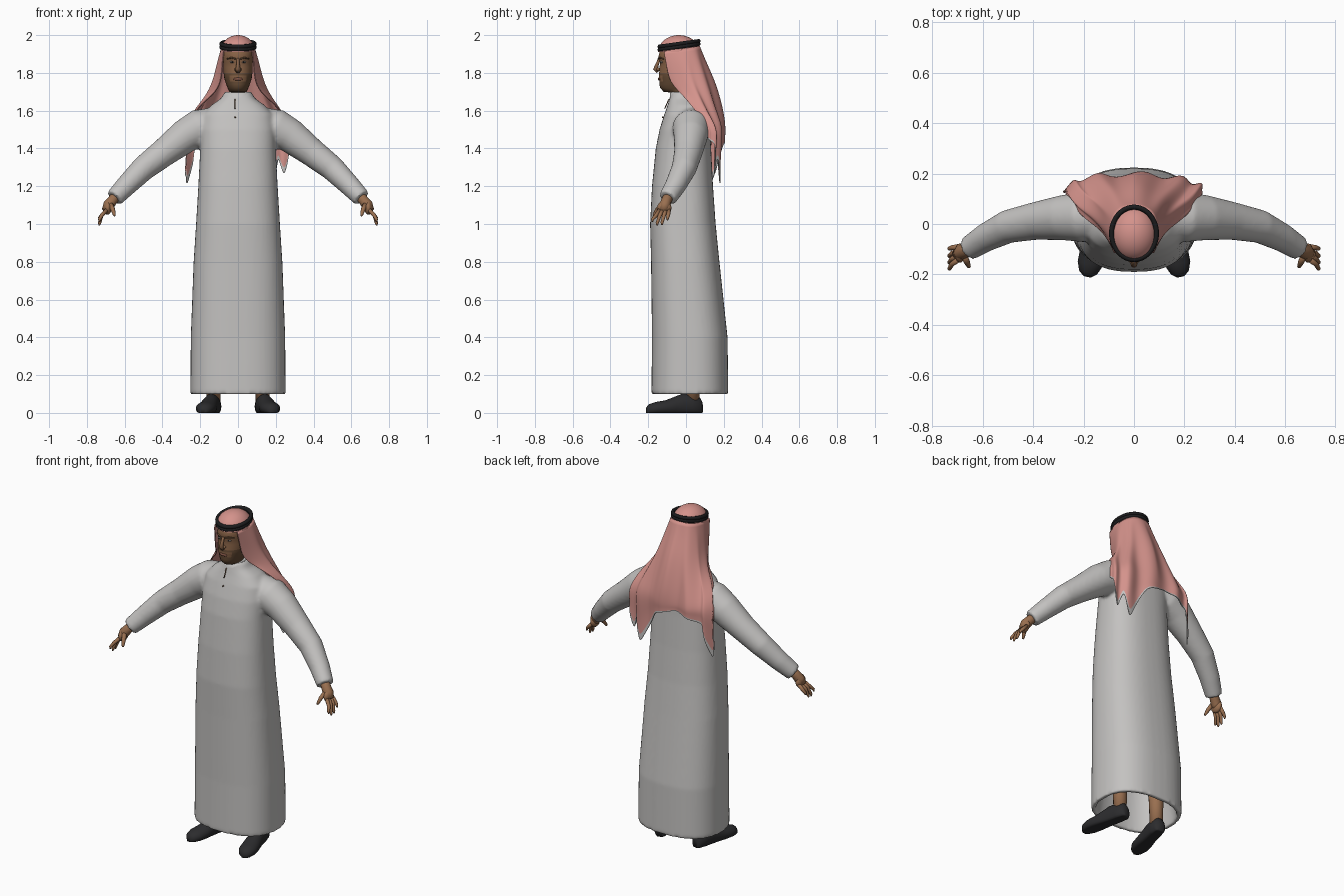
import bpy, bmesh, math
from mathutils import Vector, Matrix

cube = bpy.data.objects.get("Cube")
if cube:
    bpy.data.objects.remove(cube)


def material(name, r, g, b):
    m = bpy.data.materials.new(name)
    m.use_nodes = True
    m.diffuse_color = (r, g, b, 1)
    m.node_tree.nodes["Principled BSDF"].inputs["Base Color"].default_value = (r, g, b, 1)
    return m


GOWN = material("gown_grey_white", 0.55, 0.54, 0.53)
PINK = material("scarf_pink", 0.66, 0.29, 0.26)
SKIN = material("skin_brown", 0.32, 0.16, 0.08)
FACE = material("face_brown", 0.24, 0.12, 0.06)
BEARD = material("beard_brown", 0.13, 0.07, 0.035)
BLACK = material("cord_black", 0.012, 0.012, 0.013)
SHOE = material("shoe_charcoal", 0.025, 0.025, 0.027)
LIPS = material("lip_brown", 0.22, 0.09, 0.06)
EYE = material("eye_grey", 0.35, 0.3, 0.26)


def loft(bm, rings, cap=True):
    rows = [[bm.verts.new(p) for p in ring] for ring in rings]
    n = len(rows[0])
    for a, b in zip(rows, rows[1:]):
        for i in range(n):
            bm.faces.new((a[i], a[(i + 1) % n], b[(i + 1) % n], b[i]))
    if cap:
        bm.faces.new(rows[0])
        bm.faces.new(rows[-1])


def oval(z, hw, front, back, n=48, power=2.3):
    # Rounded horizontal section between front and back
    pts = []
    for i in range(n):
        a = 2 * math.pi * i / n
        c, s = math.cos(a), math.sin(a)
        x = hw * math.copysign(abs(c) ** (2 / power), c)
        y = (front + back) / 2 + (back - front) / 2 * math.copysign(abs(s) ** (2 / power), s)
        pts.append((x, y, z))
    return pts


def tube(bm, path, n=16):
    # Round tube along (x, y, z, radius) stations
    pts = [Vector(p[:3]) for p in path]
    rings = []
    for i, p in enumerate(pts):
        d = (pts[min(i + 1, len(pts) - 1)] - pts[max(i - 1, 0)]).normalized()
        u = d.cross(Vector((0, 1, 0.01))).normalized()
        v = d.cross(u)
        angles = [2 * math.pi * k / n for k in range(n)]
        rings.append([p + path[i][3] * (u * math.cos(a) + v * math.sin(a)) for a in angles])
    loft(bm, rings)


def ball(bm, centre, scale):
    m = Matrix.Translation(centre) @ Matrix.Diagonal((*scale, 1))
    return bmesh.ops.create_uvsphere(bm, u_segments=32, v_segments=20, radius=1, matrix=m)["verts"]


def finish(name, bm, mats, mirror=False):
    bmesh.ops.recalc_face_normals(bm, faces=bm.faces)
    me = bpy.data.meshes.new(name)
    bm.to_mesh(me)
    bm.free()
    for m in mats:
        me.materials.append(m)
    me.shade_smooth()
    ob = bpy.data.objects.new(name, me)
    bpy.context.scene.collection.objects.link(ob)
    if mirror:
        ob.modifiers.new("mirror", "MIRROR").use_mirror_merge = False
    return ob


# Gown: hollow skirt, torso and sleeves fused into one cloth surface
bm = bmesh.new()
profile = [(.5, .19, -.13, .14), (.1, .228, -.158, .198), (.1, .252, -.183, .224),
           (.4, .25, -.18, .22), (.8, .235, -.185, .177), (1.0, .222, -.19, .157),
           (1.2, .21, -.18, .143), (1.4, .2, -.16, .133), (1.5, .2, -.14, .13),
           (1.58, .187, -.115, .12), (1.63, .14, -.097, .1), (1.665, .09, -.087, .06),
           (1.7, .07, -.077, .04)]
loft(bm, [oval(*row, power=2.5) for row in profile])
sleeve = [(.12, .03, 1.54, .08), (.2, .028, 1.51, .1), (.28, .025, 1.465, .09), (.39, .012, 1.38, .075),
          (.5, -.01, 1.295, .066), (.59, -.055, 1.205, .056), (.655, -.097, 1.137, .048)]
for side in (1, -1):
    tube(bm, [(side * x, y, z, r) for x, y, z, r in sleeve], 32)
gown = finish("gown", bm, [GOWN])
remesh = gown.modifiers.new("fuse", "REMESH")
remesh.mode = "VOXEL"
remesh.voxel_size = 0.01
remesh.use_smooth_shade = True
soften = gown.modifiers.new("soften", "SMOOTH")
soften.iterations = 5

# Standing collar, button slit and button
bm = bmesh.new()
loft(bm, [oval(1.655, .078, -.088, .05), oval(1.7, .068, -.082, .045),
          oval(1.7, .06, -.074, .037), oval(1.66, .06, -.074, .037)], False)
finish("collar", bm, [GOWN])
bm = bmesh.new()
tube(bm, [(-.015, -.09, 1.662, .003), (-.015, -.113, 1.61, .003)], 6)
ball(bm, (-.015, -.122, 1.565), (.004, .006, .004))
finish("button_slit", bm, [BEARD])

# Head and neck, beard on the jaw
bm = bmesh.new()
rows = [(1.62, .05, -.065, .03), (1.695, .05, -.075, .03), (1.7, .045, -.118, .03),
        (1.72, .055, -.137, .04), (1.74, .063, -.141, .045), (1.755, .068, -.14, .05),
        (1.775, .073, -.144, .05), (1.785, .074, -.144, .05), (1.798, .076, -.142, .055),
        (1.83, .078, -.14, .06), (1.855, .078, -.137, .06), (1.88, .08, -.147, .06),
        (1.91, .08, -.14, .055), (1.95, .06, -.11, .03)]
loft(bm, [oval(*r, power=2.1) for r in rows])
for f in bm.faces:
    c = f.calc_center_median()
    jaw = 1.697 < c.z < 1.8 and c.y < 0 and (c.z < 1.75 or abs(c.x) > .042)
    moustache = 1.78 < c.z < 1.8 and c.y < -.1
    f.material_index = int(jaw or moustache)
finish("head", bm, [FACE, BEARD])

bm = bmesh.new()
tube(bm, [(0, -.139, 1.878, .007), (0, -.153, 1.845, .009),
          (0, -.161, 1.822, .013), (0, -.146, 1.808, .013)])
ball(bm, (0, -.147, 1.818), (.02, .012, .01))
finish("nose", bm, [FACE])

bm = bmesh.new()
tube(bm, [(.012, -.147, 1.874, .004), (.035, -.139, 1.88, .005), (.058, -.118, 1.874, .003)], 8)
finish("eyebrow", bm, [BEARD], True)
bm = bmesh.new()
ball(bm, (.031, -.128, 1.857), (.012, .01, .006))
finish("eye", bm, [EYE], True)
bm = bmesh.new()
ball(bm, (.031, -.134, 1.857), (.005, .005, .005))
finish("pupil", bm, [BLACK], True)
bm = bmesh.new()
ball(bm, (0, -.141, 1.767), (.026, .008, .008))
finish("lips", bm, [LIPS])

# Scarf crown
bm = bmesh.new()
verts = ball(bm, (0, -.038, 1.91), (.094, .11, .09))
bmesh.ops.delete(bm, geom=[v for v in verts if v.co.z < 1.905], context="VERTS")
finish("scarf_crown", bm, [PINK])

# Scarf drape: each row runs from the centre back, round a corner, to the front edge
drape = [((0, .072, 1.945), (.125, .075, 1.94), (.077, -.12, 1.915)),
         ((0, .105, 1.86), (.165, .085, 1.86), (.085, -.105, 1.85)),
         ((0, .15, 1.76), (.21, .11, 1.76), (.09, -.09, 1.75)),
         ((0, .18, 1.66), (.26, .13, 1.66), (.13, -.02, 1.685)),
         ((0, .198, 1.56), (.3, .17, 1.56), (.215, .03, 1.625)),
         ((0, .2, 1.49), (.31, .2, 1.5), (.27, .12, 1.51))]
tails = [(-1, 1.46), (-.75, 1.2), (-.5, 1.41), (-.1, 1.46), (.12, 1.42), (.36, 1.2),
         (.48, 1.36), (.6, 1.26), (.78, 1.43), (1, 1.45)]


def hem_height(u):
    for (a, za), (b, zb) in zip(tails, tails[1:]):
        if u <= b:
            return za + (zb - za) * (u - a) / (b - a)


bm = bmesh.new()
grid = []
columns = [i / 30 - 1 for i in range(61)]
for k in range(len(drape) + 3):
    row = []
    back, corner, edge = (Vector(p) for p in drape[min(k, len(drape) - 1)])
    for u in columns:
        t = abs(u)
        p = back * (1 - t) ** 2 + corner * 2 * t * (1 - t) + edge * t * t
        if k >= len(drape):
            # Hanging tails, then a narrow border
            low = hem_height(u)
            p.y -= (p.z - low) * .06
            p.z += (low - p.z) * (.5, .92, 1)[k - len(drape)]
        fold = .011 * min(k / 4, 1) * math.sin(u * 19 + .6) * (1 - t ** 4)
        p.y += fold
        p.x += fold * u
        row.append(bm.verts.new((math.copysign(p.x, u), p.y, p.z)))
    grid.append(row)
for k, (a, b) in enumerate(zip(grid, grid[1:])):
    for i in range(len(columns) - 1):
        f = bm.faces.new((a[i], a[i + 1], b[i + 1], b[i]))
        f.material_index = int(k == len(grid) - 2)
scarf = finish("scarf_drape", bm, [PINK, GOWN])
scarf.modifiers.new("rounding", "SUBSURF").levels = 2
scarf.modifiers["rounding"].render_levels = 2
scarf.modifiers.new("cloth", "SOLIDIFY").thickness = .005

# Head cord of two stacked coils, tilted forward
bm = bmesh.new()
for lift in (0, .016):
    rings = []
    for i in range(48):
        a = 2 * math.pi * i / 48
        ring = []
        for j in range(10):
            b = 2 * math.pi * j / 10
            r = .01 * math.cos(b)
            y = math.sin(a) * (.104 + r)
            ring.append((math.cos(a) * (.089 + r), y - .037, 1.938 + lift + y * .14 + .011 * math.sin(b)))
        rings.append(ring)
    loft(bm, rings + rings[:1], False)
bmesh.ops.remove_doubles(bm, verts=bm.verts, dist=.0001)
finish("head_cord", bm, [BLACK])

# Hands
bm = bmesh.new()
tube(bm, [(.63, -.08, 1.165, .028), (.665, -.103, 1.125, .027), (.685, -.112, 1.1, .03), (.7, -.12, 1.07, .022)])
ball(bm, (.69, -.115, 1.085), (.021, .038, .036))
fingers = [(-.14, -.178, 1.012), (-.124, -.153, .992), (-.106, -.127, .995), (-.09, -.098, 1.02)]
for base, tip, low in fingers:
    mid = (base + tip) / 2
    tube(bm, [(.695, base, 1.075, .011), (.722, mid, 1.045, .01), (.733, tip, low + .012, .008), (.735, tip, low, .004)], 10)
tube(bm, [(.675, -.125, 1.105, .014), (.662, -.152, 1.075, .012), (.655, -.168, 1.05, .008), (.654, -.172, 1.042, .004)], 10)
finish("hand", bm, [SKIN], True)

# Ankles and shoes, toes turned out
bm = bmesh.new()
tube(bm, [(.13, .035, .05, .036), (.13, .035, .2, .04), (.13, .02, .55, .06)])
finish("leg", bm, [SKIN], True)
bm = bmesh.new()
stations = [(0, .02, .06), (.015, .036, .085), (.06, .042, .1), (.11, .042, .1), (.15, .045, .085),
            (.2, .051, .066), (.25, .05, .058), (.285, .036, .047), (.302, .014, .03)]
turn = Matrix.Translation((.12, .085, 0)) @ Matrix.Rotation(.22, 3, "Z").to_4x4()
rings = []
for s, w, h in stations:
    angles = [2 * math.pi * i / 24 for i in range(24)]
    rings.append([turn @ Vector((w * math.cos(a), -s, max(0, h * (.4 + .6 * math.sin(a))))) for a in angles])
loft(bm, rings)
finish("shoe", bm, [SHOE], True)
